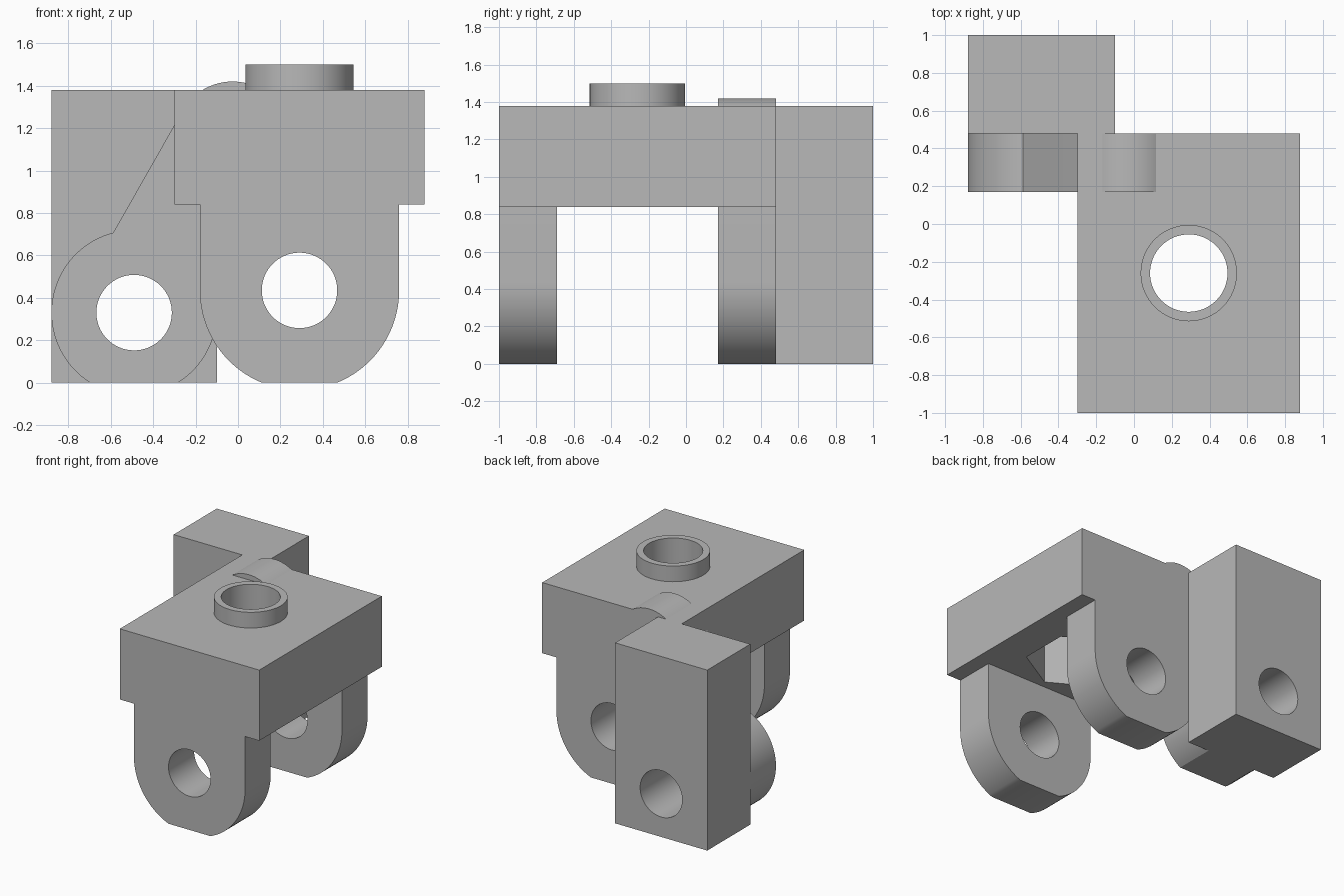
import bpy
import bmesh
import math
from mathutils import Vector

if "Cube" in bpy.data.objects:
    bpy.data.objects.remove(bpy.data.objects["Cube"])

grey = bpy.data.materials.new("plain grey")
grey.diffuse_color = (0.48, 0.48, 0.48, 1)
grey.use_nodes = True
grey.node_tree.nodes["Principled BSDF"].inputs["Base Color"].default_value = grey.diffuse_color


def arc(cx, cz, r, a0, a1, n):
    """Points on an arc, angles in degrees."""
    return [(cx + r * math.cos(math.radians(a0 + (a1 - a0) * i / n)),
             cz + r * math.sin(math.radians(a0 + (a1 - a0) * i / n)))
            for i in range(n + 1)]


def extrude(name, pts, lo, hi, axis):
    """Closed profile swept along y (points are x, z) or z (points are x, y)."""
    bm = bmesh.new()
    place = (lambda p: (p[0], lo, p[1])) if axis == 'Y' else (lambda p: (p[0], p[1], lo))
    face = bm.faces.new([bm.verts.new(place(p)) for p in pts])
    move = Vector((0, hi - lo, 0)) if axis == 'Y' else Vector((0, 0, hi - lo))
    ext = bmesh.ops.extrude_face_region(bm, geom=[face])
    bmesh.ops.translate(bm, vec=move,
                        verts=[v for v in ext['geom'] if isinstance(v, bmesh.types.BMVert)])
    bmesh.ops.recalc_face_normals(bm, faces=bm.faces)
    mesh = bpy.data.meshes.new(name)
    bm.to_mesh(mesh)
    bm.free()
    obj = bpy.data.objects.new(name, mesh)
    bpy.context.collection.objects.link(obj)
    mesh.materials.append(grey)
    return obj


def circle(cx, cz, r, n=64):
    return arc(cx, cz, r, 0, 360, n)[:-1]


def rect(x0, x1, y0, y1):
    return [(x0, y0), (x1, y0), (x1, y1), (x0, y1)]


def cut(obj, cutter):
    """Subtract the cutter, then discard it."""
    cutter.hide_render = True
    bpy.context.view_layer.objects.active = obj
    mod = obj.modifiers.new("cut", 'BOOLEAN')
    mod.operation = 'DIFFERENCE'
    mod.solver = 'EXACT'
    mod.object = cutter
    bpy.ops.object.modifier_apply(modifier=mod.name)
    bpy.data.objects.remove(cutter)


def flat_bottom_angle(cz, r):
    """Angle at which a circle meets the ground plane."""
    return math.degrees(math.asin(cz / r))


# Top plate with hexagonal nut pocket below and a round bore above
BX, BY = 0.29, -0.26
plate = extrude("top_plate", rect(-0.30, 0.88, -1, 0.48), 0.84, 1.38, 'Z')
cut(plate, extrude("bore_cutter", circle(BX, BY, 0.205), 0.7, 1.6, 'Z'))
cut(plate, extrude("nut_cutter", arc(BX, BY, 0.375, 30, 330, 5), 0.7, 1.25, 'Z'))

# Raised collar around the bore
collar = extrude("collar", circle(BX, BY, 0.255), 1.38, 1.50, 'Z')
cut(collar, extrude("collar_cutter", circle(BX, BY, 0.205), 1.2, 1.6, 'Z'))

# Two rounded legs with flat feet and pin holes
LX, LZ, LR = 0.29, 0.435, 0.47
a = flat_bottom_angle(LZ, LR)
leg_profile = ([(LX - LR, 0.84)] + arc(LX, LZ, LR, 180, 180 + a, 20)
               + arc(LX, LZ, LR, 360 - a, 360, 20) + [(LX + LR, 0.84)])
for name, y0, y1 in (("front_leg", -1, -0.69), ("back_leg", 0.17, 0.48)):
    leg = extrude(name, leg_profile, y0, y1, 'Y')
    cut(leg, extrude("leg_cutter", circle(LX, LZ, 0.178), y0 - 0.1, y1 + 0.1, 'Y'))

# Rear block with a matching pin hole
PX, PZ, PR = -0.49, 0.33, 0.39
block = extrude("rear_block", rect(-0.88, -0.10, 0, 1.38), 0.48, 1.0, 'Y')
cut(block, extrude("block_cutter", circle(PX, PZ, 0.178), 0.3, 1.2, 'Y'))

# Slanted link: round eye, then a round-ended bar rising into the plate
TX, TZ, TR = -0.025, 1.148, 0.272
slope = math.degrees(math.atan2(TZ - PZ, TX - PX))
half = math.degrees(math.asin(TR / PR))       # where bar sides meet the eye
b = flat_bottom_angle(PZ, PR)
link_profile = (arc(PX, PZ, PR, slope + half, 180 + b, 36)
                + arc(PX, PZ, PR, 360 - b, 360 + slope - half, 24)
                + arc(TX, TZ, TR, slope - 90, slope + 90, 40))
link = extrude("slanted_link", link_profile, 0.17, 0.48, 'Y')
cut(link, extrude("link_cutter", circle(PX, PZ, 0.178), 0, 0.7, 'Y'))

# Smooth curved walls, keep corners sharp
for obj in bpy.context.scene.objects:
    obj.select_set(True)
bpy.context.view_layer.objects.active = plate
bpy.ops.object.shade_smooth_by_angle(angle=math.radians(25))
